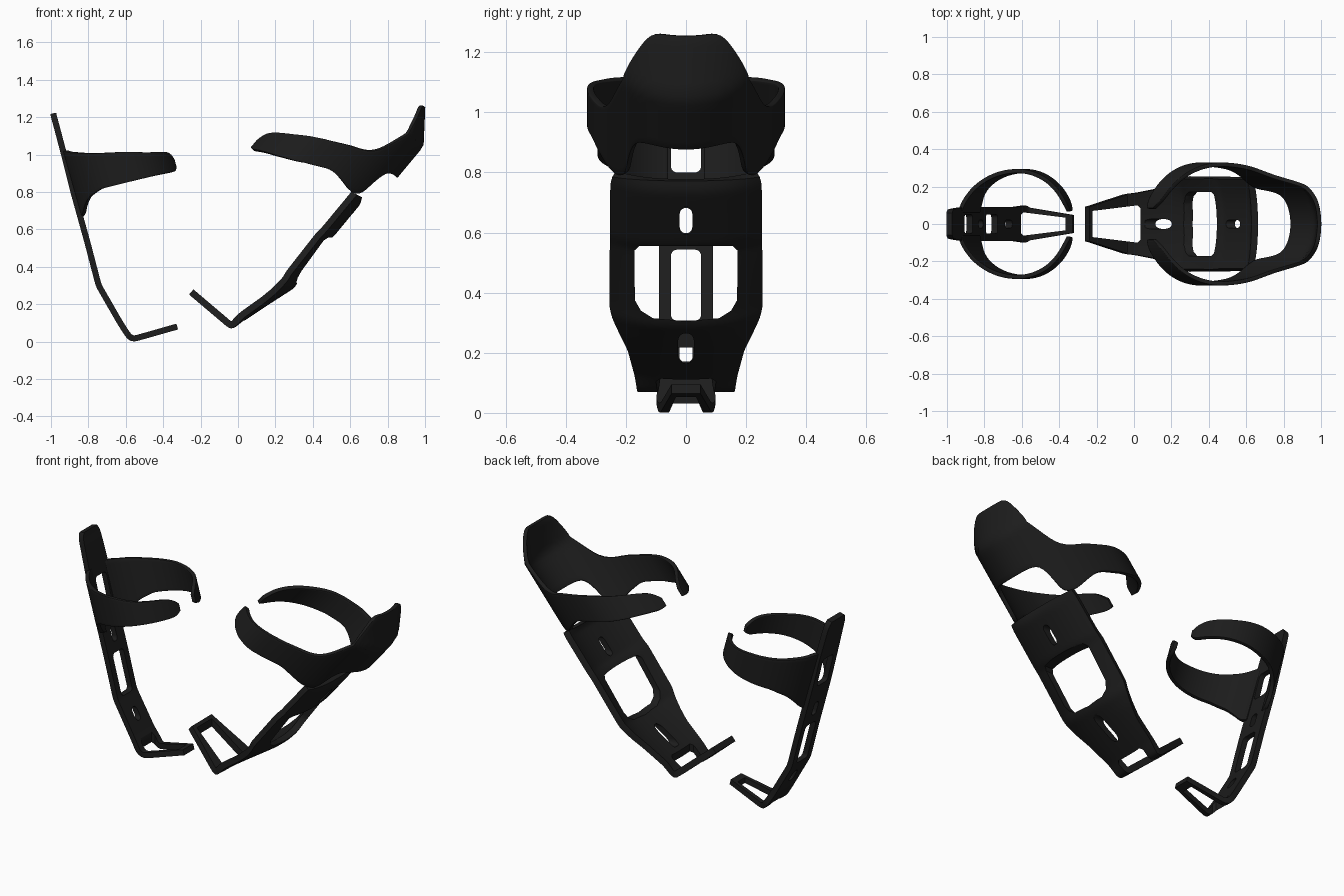
import bpy, math
from mathutils import Vector

if "Cube" in bpy.data.objects:
    bpy.data.objects.remove(bpy.data.objects["Cube"])

black = bpy.data.materials.new("black_carbon")
black.diffuse_color = (0.012, 0.012, 0.012, 1)
black.use_nodes = True
black.node_tree.nodes["Principled BSDF"].inputs["Base Color"].default_value = black.diffuse_color


def add_mesh(name, verts, faces):
    me = bpy.data.meshes.new(name)
    me.from_pydata(verts, [], faces)
    me.materials.append(black)
    ob = bpy.data.objects.new(name, me)
    bpy.context.collection.objects.link(ob)
    return ob


def resample(rows, count, passes):
    """Even samples along a list of rows, lightly smoothed, ends kept."""
    d = [0]
    for a, b in zip(rows, rows[1:]):
        d.append(d[-1] + math.hypot(b[0] - a[0], b[1] - a[1]))
    out, k = [], 0
    for i in range(count):
        t = d[-1] * i / (count - 1)
        while k < len(rows) - 2 and t > d[k + 1]:
            k += 1
        f = (t - d[k]) / (d[k + 1] - d[k])
        out.append([a + (b - a) * f for a, b in zip(rows[k], rows[k + 1])])
    for _ in range(passes):
        mid = [[(a + 2 * b + c) / 4 for a, b, c in zip(*t)]
               for t in zip(out, out[1:], out[2:])]
        out = [out[0]] + mid + [out[-1]]
    return out


def shell(name, grid, thick, bevel):
    """Grid of points turned into a solid sheet."""
    w = len(grid[0])
    verts = [p for row in grid for p in row]
    faces = [(i * w + j, i * w + j + 1, (i + 1) * w + j + 1, (i + 1) * w + j)
             for i in range(len(grid) - 1) for j in range(w - 1)]
    ob = add_mesh(name, verts, faces)
    m = ob.modifiers.new("thickness", 'SOLIDIFY')
    m.thickness, m.offset, m.use_even_offset = thick, 0, True
    if bevel:
        b = ob.modifiers.new("edge", 'BEVEL')
        b.width, b.segments, b.limit_method = 0.006, 2, 'ANGLE'
        b.angle_limit = math.radians(50)
    return ob


def rounded(cx, cy, hw, hh, r):
    pts = []
    for k, (sx, sy) in enumerate([(1, 1), (-1, 1), (-1, -1), (1, -1)]):
        for i in range(6):
            a = math.pi / 2 * (k + i / 5)
            pts.append((cx + sx * (hw - r) + r * math.cos(a),
                        cy + sy * (hh - r) + r * math.sin(a)))
    return pts


def cut_holes(ob, side_holes, x_range, foot_hole, z_range):
    """Side holes are (y, z) outlines, the foot hole is an (x, y) outline."""
    verts, faces = [], []

    def prism(a, b):
        o, n = len(verts), len(a)
        verts.extend(a + b)
        faces.append(tuple(range(o + n - 1, o - 1, -1)))
        faces.append(tuple(range(o + n, o + 2 * n)))
        for i in range(n):
            j = (i + 1) % n
            faces.append((o + i, o + j, o + n + j, o + n + i))
    for h in side_holes:
        prism(*[[(x, p, q) for p, q in h] for x in x_range])
    prism(*[[(p, q, z) for p, q in foot_hole] for z in z_range])
    cutter = add_mesh("hole_cutter", verts, faces)
    bpy.context.view_layer.objects.active = cutter
    cutter.select_set(True)
    bpy.ops.object.mode_set(mode='EDIT')
    bpy.ops.mesh.select_all(action='SELECT')
    bpy.ops.mesh.normals_make_consistent(inside=False)
    bpy.ops.object.mode_set(mode='OBJECT')
    cutter.select_set(False)
    cutter.hide_render = True
    m = ob.modifiers.new("holes", 'BOOLEAN')
    m.operation, m.object, m.solver = 'DIFFERENCE', cutter, 'EXACT'
    bpy.context.view_layer.objects.active = ob
    for mod in list(ob.modifiers):
        bpy.ops.object.modifier_apply(modifier=mod.name)
    bpy.data.objects.remove(cutter)


def strip(name, rows, normal, thick):
    """Spine and foot: rows are (x, z, half width, edge lift)."""
    grid = []
    for x, z, w, lift in resample(rows, 110, 2):
        row = []
        for j in range(17):
            t = j / 8 - 1
            k = lift * abs(t) ** 2.5
            row.append((x + normal[0] * k, w * t, z + normal[1] * k))
        grid.append(row)
    return shell(name, grid, thick, False)


def band(name, rows, centre, axis, radii, sides, flare=None):
    """Gripping band on the bottle surface: rows are (angle, low, high)."""
    nx, nz = (-axis[1], axis[0]) if axis[0] > 0 else (axis[1], -axis[0])
    back, front, half = radii
    samples = resample([(a / 100, lo, hi) for a, lo, hi in rows], 70, 3)
    if sides == 0:
        samples = [[-a, l, h] for a, l, h in samples[:0:-1]] + samples
    grid = []
    for a, lo, hi in samples:
        th = math.radians(a * 100) * (sides or 1)
        row = []
        for j in range(13):
            s = lo + (hi - lo) * j / 12
            r = back if math.cos(th) > 0 else front
            if flare and math.cos(th) > 0:
                r -= flare * max(0, s - 0.45)
            u = -r * math.cos(th)
            row.append((centre[0] + axis[0] * s + nx * u, half * math.sin(th),
                        centre[1] + axis[1] * s + nz * u))
        grid.append(row)
    return shell(name, grid, 0.022, True)


# Narrow cage: spine with foot
narrow = strip("narrow_cage_spine", [
    (-0.325, 0.08, 0.048, 0), (-0.565, 0.012, 0.088, 0), (-0.585, 0.03, 0.1, 0),
    (-0.63, 0.1, 0.092, 0), (-0.745, 0.3, 0.09, 0), (-0.805, 0.53, 0.09, 0),
    (-0.83, 0.62, 0.09, 0), (-0.88, 0.8, 0.09, 0), (-0.93, 1.0, 0.088, 0),
    (-0.975, 1.17, 0.08, 0), (-0.985, 1.205, 0.075, 0), (-0.988, 1.22, 0.06, 0)],
    (0.963, 0.27), 0.032)
cut_holes(narrow, [rounded(0, 0.885, 0.05, 0.085, 0.02), rounded(0, 0.64, 0.021, 0.042, 0.02),
                   rounded(0, 0.425, 0.05, 0.118, 0.02), rounded(0, 0.203, 0.022, 0.035, 0.02)],
          (-1.2, -0.62),
          [(-0.365, 0.034), (-0.59, 0.062), (-0.604, 0.05), (-0.604, -0.05),
           (-0.59, -0.062), (-0.365, -0.034)], (-0.1, 0.15))

# Narrow cage: two curved arms
for side, label in ((1, "back"), (-1, "front")):
    band("narrow_cage_arm_" + label, [
        (13, -0.22, 0.145), (22, -0.21, 0.14), (32, -0.165, 0.125), (42, -0.13, 0.115),
        (60, -0.105, 0.09), (90, -0.11, 0.056), (120, -0.115, 0.015),
        (150, -0.122, -0.01), (160, -0.122, -0.03), (166, -0.1, -0.06)],
        (-0.61, 0.96), (-0.27, 0.963), (0.3, 0.262, 0.283), side)

# Wide cage: back plate with foot
wide = strip("wide_cage_plate", [
    (-0.25, 0.265, 0.092, 0), (-0.035, 0.083, 0.162, 0), (0.03, 0.13, 0.168, 0.015),
    (0.15, 0.21, 0.19, 0.02), (0.22, 0.255, 0.215, 0.03), (0.29, 0.3, 0.24, 0.05),
    (0.31, 0.335, 0.248, 0.05), (0.46, 0.55, 0.248, 0.035), (0.495, 0.57, 0.246, 0.045),
    (0.64, 0.745, 0.245, 0.045), (0.645, 0.775, 0.24, 0.03)], (-0.77, 0.64), 0.036)
main_hole = [(-0.11, 0.315), (0, 0.305), (0.11, 0.315), (0.15, 0.34), (0.17, 0.375),
             (0.172, 0.54), (0.155, 0.555), (-0.155, 0.555), (-0.172, 0.54),
             (-0.17, 0.375), (-0.15, 0.34)]
cut_holes(wide, [main_hole, rounded(0, 0.215, 0.026, 0.05, 0.024),
                 rounded(0, 0.64, 0.022, 0.045, 0.02)], (0.06, 1.2),
          [(-0.222, 0.07), (0.02, 0.1), (0.035, 0.085), (0.035, -0.085),
           (0.02, -0.1), (-0.222, -0.07)], (-0.1, 0.5))

# Wide cage: upper shield and both arms in one band
band("wide_cage_shield_and_arms", [
    (0, 0.235, 0.615), (20, 0.235, 0.615), (25, 0.23, 0.59), (31, 0.22, 0.545),
    (35, 0.15, 0.51), (38, 0.04, 0.48), (45, 0.02, 0.39), (51, 0.02, 0.29),
    (60, 0.035, 0.24), (72, 0.045, 0.21), (90, -0.02, 0.145), (102, -0.05, 0.115),
    (122, -0.09, 0.055), (148, -0.13, -0.01), (158, -0.145, -0.04), (165, -0.14, -0.09)],
    (0.37, 0.97), (0.64, 0.77), (0.42, 0.275, 0.318), 0, flare=0.76)

# Smooth shading
for ob in bpy.context.scene.objects:
    ob.select_set(True)
bpy.context.view_layer.objects.active = wide
bpy.ops.object.shade_smooth_by_angle(angle=math.radians(35))
